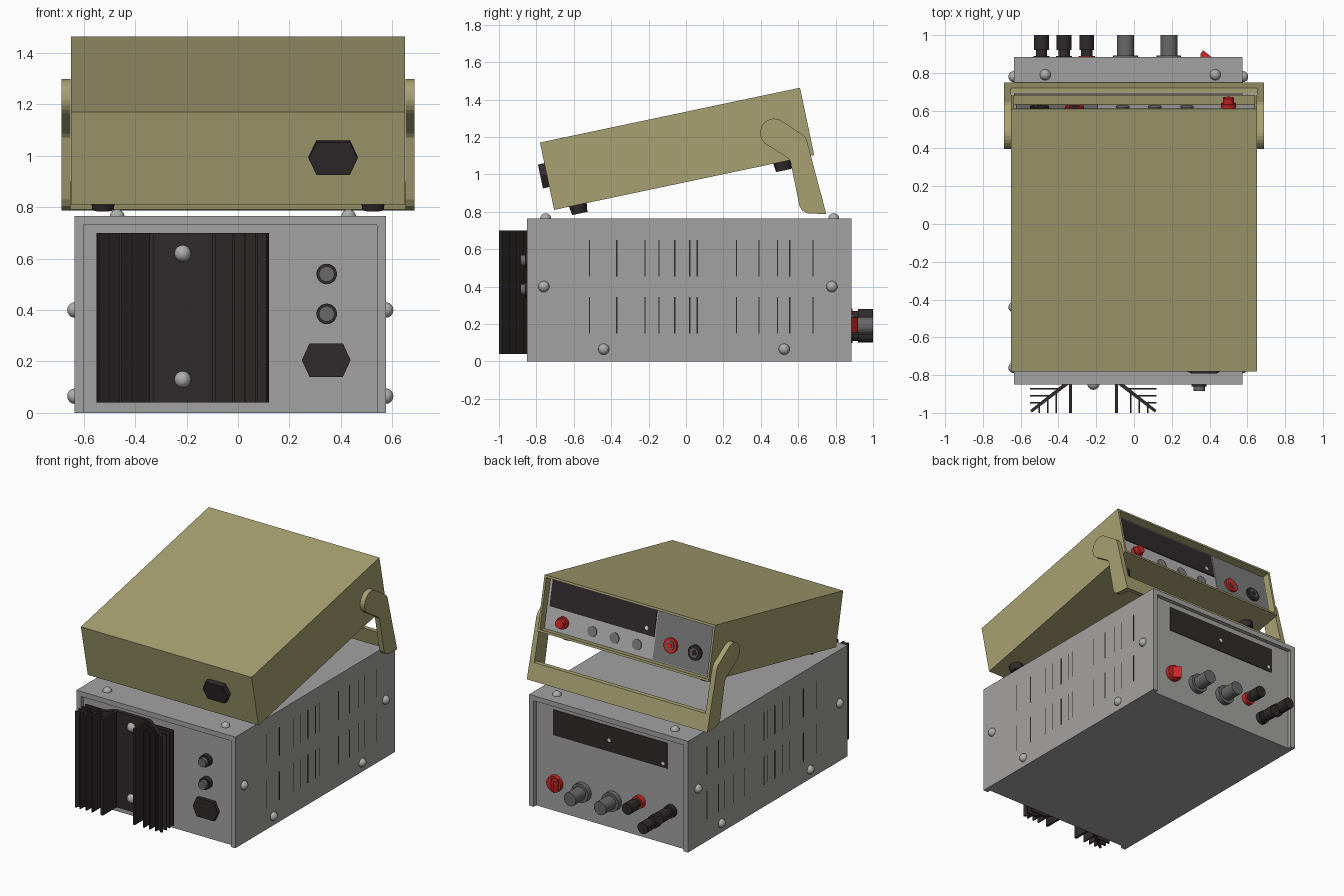
import bpy, bmesh, math
from mathutils import Matrix, Vector

if "Cube" in bpy.data.objects:
    bpy.data.objects.remove(bpy.data.objects["Cube"])

def material(name, c):
    m = bpy.data.materials.new(name)
    m.diffuse_color = (*c, 1)
    m.use_nodes = True
    m.node_tree.nodes["Principled BSDF"].inputs["Base Color"].default_value = m.diffuse_color
    return m

TAN = material("tan_case", (.39, .355, .17))
GREY = material("grey_case", (.37, .365, .36))
BLACK = material("brown_black", (.030, .023, .024))
RED = material("red_plastic", (.60, .02, .02))
KNOB = material("knob_grey", (.14, .14, .14))
PANEL = material("panel_grey", (.45, .45, .46))
PLATE = material("plate_grey", (.20, .20, .205))
STEEL = material("screw_steel", (.42, .42, .41))
WHITE = material("lamp_white", (.8, .8, .8))
I = Matrix.Identity(4)
# Tilted frame of the upper instrument: origin at its lower front edge
T = Matrix.Translation((0, -.705, .81)) @ Matrix.Rotation(math.radians(11.9), 4, 'X')

def finish(name, bm, mat, M=I, smooth=False):
    bm.transform(M)
    bmesh.ops.recalc_face_normals(bm, faces=bm.faces)
    me = bpy.data.meshes.new(name)
    bm.to_mesh(me)
    bm.free()
    ob = bpy.data.objects.new(name, me)
    bpy.context.collection.objects.link(ob)
    me.materials.append(mat)
    if smooth:
        bpy.context.view_layer.objects.active = ob
        ob.select_set(True)
        bpy.ops.object.shade_smooth_by_angle(angle=math.radians(35))
        ob.select_set(False)
    return ob

def box_bm(x0, x1, y0, y1, z0, z1):
    bm = bmesh.new()
    bmesh.ops.create_cube(bm, size=1)
    for v in bm.verts:
        v.co = Vector(((x0 + x1) / 2 + v.co.x * (x1 - x0), (y0 + y1) / 2 + v.co.y * (y1 - y0),
                       (z0 + z1) / 2 + v.co.z * (z1 - z0)))
    return bm

def box(name, x0, x1, y0, y1, z0, z1, mat, M=I):
    return finish(name, box_bm(x0, x1, y0, y1, z0, z1), mat, M)

def prism(name, pts, axis, a, b, mat, M=I):
    """Extrude a 2D outline along an axis from a to b."""
    put = {'x': lambda p, t: (t, p[0], p[1]), 'y': lambda p, t: (p[0], t, p[1]),
           'z': lambda p, t: (p[0], p[1], t)}[axis]
    bm = bmesh.new()
    f = bm.faces.new([bm.verts.new(put(p, a)) for p in pts])
    r = bmesh.ops.extrude_face_region(bm, geom=[f])
    d = Vector(put((0, 0), b - a))
    bmesh.ops.translate(bm, vec=d, verts=[g for g in r['geom'] if isinstance(g, bmesh.types.BMVert)])
    return finish(name, bm, mat, M)

def rod(name, x, z, r, y0, y1, mat, M=I, r2=None, seg=24):
    """Round part lying along y."""
    bm = bmesh.new()
    bmesh.ops.create_cone(bm, cap_ends=True, segments=seg, radius1=r2 or r, radius2=r, depth=y1 - y0)
    bm.transform(Matrix.Translation((x, (y0 + y1) / 2, z)) @ Matrix.Rotation(-math.pi / 2, 4, 'X'))
    return finish(name, bm, mat, M, True)

def dome(name, p, mat=STEEL, r=.03):
    bm = bmesh.new()
    bmesh.ops.create_uvsphere(bm, u_segments=14, v_segments=8, radius=r)
    finish(name, bm, mat, Matrix.Translation(p), True)

# ---- Lower power unit ----
XL, XR = -.635, .575
prism("lower_cover", [(XL, 0), (XL, .765), (XR, .765), (XR, 0), (XR - .035, 0), (XR - .035, .73),
                      (XL + .035, .73), (XL + .035, 0)], 'y', -.85, .885, GREY)
box("lower_body", XL + .03, XR - .03, -.825, .857, 0, .735, GREY)
for x in (XL, XR):
    for y, z in ((-.76, .4), (.78, .4), (-.44, .065), (.525, .065)):
        dome("side_screw", (x, y, z))
    for y in (-.515, -.37, -.22, -.145, -.06, .02, .06, .27, .39, .49, .555, .68):
        for z in (.15, .455):
            box("vent_slot", x - .001, x + .001, y - .003, y + .003, z, z + .195, BLACK)
for x in (-.47, .43):
    for y in (-.75, .79):
        dome("top_screw", (x, y, .762))

# Heat sink: central plate, webs, splayed arms and fins
C, Z0, Z1 = -.215, .04, .70
box("sink_plate", C - .13, C + .13, -.85, -.82, Z0, Z1, BLACK)
for s in (-1, 1):
    def fin(name, pts):
        prism(name, [(C + s * a, b) for a, b in pts], 'z', Z0, Z1, BLACK)
    def bar(name, a, b, c, d):
        fin(name, [(a, c), (b, c), (b, d), (a, d)])
    bar("sink_web", .114, .13, -1, -.82)
    fin("sink_arm", [(.11, -.82), (.145, -.835), (.334, -.985), (.326, -.998), (.125, -.845)])
    for a in (.197, .242, .287):
        bar("sink_fin_long", a - .004, a + .004, -1, -.85 - (a - .145) * .79)
    for y in (-.872, -.91, -.947):
        a = .145 + (-.845 - y) / .79
        bar("sink_fin_side", a, .335, y - .004, y + .004)
for z in (.13, .62):
    dome("sink_screw", (C, -.845, z), STEEL, .033)

# Fuse holders and mains inlet
for z in (.385, .54):
    rod("fuse_holder", .345, z, .04, -.86, -.82, BLACK)
    rod("fuse_cap", .345, z, .03, -.885, -.86, KNOB)

def inlet(name, x, z, y0, y1, M=I):
    prism(name, [(x - .095, z), (x - .065, z + .065), (x + .065, z + .065), (x + .095, z),
                 (x + .065, z - .065), (x - .065, z - .065)], 'y', y0, y1, BLACK, M)
inlet("lower_mains_inlet", .343, .205, -.848, -.82)

# Control side of lower unit
B = .857
box("lower_display", -.46, .41, B - .003, B + .004, .52, .695, BLACK)
for x, z in ((-.02, .60), (-.43, .55)):
    rod("lower_lamp", x, z, .012, B, B + .007, WHITE, seg=10)
for x in (.185, -.045):
    rod("knob_skirt", x, .19, .065, B, B + .035, KNOB)
    rod("knob", x, .19, .046, B + .03, 1, KNOB)
rod("switch_ring", .39, .195, .055, B, .885, RED)
prism("switch_rocker", [(.35, .87), (.425, .87), (.41, .885), (.365, .92), (.352, .9)], 'z', .155, .235, RED)
for x, z, m in ((-.25, .24, RED), (-.37, .14, BLACK), (-.49, .24, BLACK)):
    rod("post_collar", x, z, .043, B, .89, m)
    rod("post_neck", x, z, .03, .88, .925, BLACK)
    rod("post_grip", x, z, .039, .92, 1, BLACK)

# ---- Upper tilted instrument ----
L, H, W, D = 1.421, .368, .65, .055
bm = box_bm(-W, W, 0, L, 0, H)
back = max(bm.faces, key=lambda f: f.calc_center_median().y)
bmesh.ops.inset_region(bm, faces=[back], thickness=.015, use_even_offset=True)
r = bmesh.ops.extrude_discrete_faces(bm, faces=[back])
bmesh.ops.translate(bm, vec=(0, -D, 0), verts=r['faces'][0].verts[:])
finish("upper_case", bm, TAN, T)
P = L - D
box("upper_panel", -.635, .635, P - .002, P + .004, .015, H - .015, PANEL, T)
box("upper_socket_plate", -.625, -.19, P, P + .007, .022, H - .022, PLATE, T)
box("upper_display", -.18, .615, P, P + .009, .165, H - .025, BLACK, T)
rod("upper_lamp", -.12, .21, .013, P, P + .012, WHITE, T, seg=10)
rod("power_button_ring", .5, .085, .04, P, P + .025, RED, T)
rod("power_button", .5, .085, .03, P + .02, P + .055, RED, T)
for x in (.28, .11, -.06):
    rod("push_button", x, .085, .035, P, P + .01, PLATE, T)
for x, m in ((-.315, RED), (-.5, BLACK)):
    rod("socket_flange", x, .145, .05, P, P + .022, m, T)
    rod("socket_rim", x, .145, .03, P + .01, P + .026, KNOB, T)
    rod("socket_hole", x, .145, .018, P + .01, P + .029, m if m == BLACK else RED, T)
inlet("upper_mains_inlet", .37, .19, -.035, .01, T)

# Rubber feet under the tilted case
for x in (-.525, .525):
    for u in (.13, 1.245):
        bm = bmesh.new()
        bmesh.ops.create_cone(bm, cap_ends=True, segments=20, radius1=.042, radius2=.048, depth=.05)
        finish("foot", bm, BLACK, T @ Matrix.Translation((x, u, -.022)), True)

# Carrying handle used as a stand
cy, cz, R = .472, 1.222, .076
arc = [(cy + R * math.cos(math.radians(a)), cz + R * math.sin(math.radians(a))) for a in range(50, 236, 15)]
arm = arc + [(.545, 1.087), (.558, 1.07), (.607, .83), (.622, .805), (.65, .792), (.75, .787),
             (.645, 1.185), (.63, 1.207)]
for s in (-1, 1):
    prism("handle_arm", arm, 'x', s * .652, s * .687, TAN)
prism("handle_bar", [(.75, .787), (.721, .9), (.69, .9), (.717, .79)], 'x', -.687, .687, TAN)
